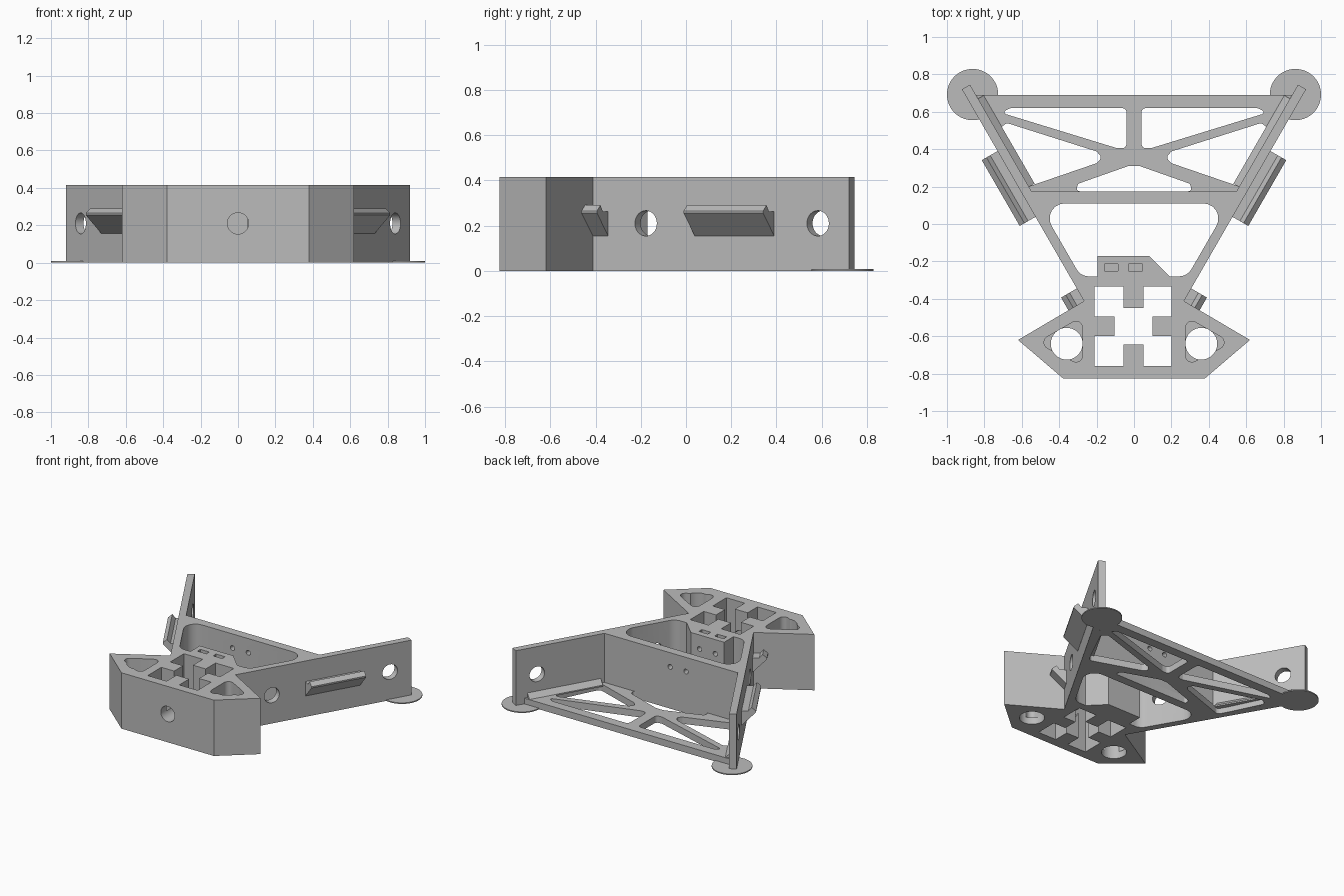
import bpy, bmesh, math
from mathutils import Vector, Matrix

if "Cube" in bpy.data.objects:
    bpy.data.objects.remove(bpy.data.objects["Cube"])

H = 0.415      # height of the tall walls
FLOOR = 0.05   # thickness of the rear lattice
grey = bpy.data.materials.new("light_grey")
grey.diffuse_color = (0.5, 0.5, 0.5, 1)
grey.use_nodes = True
grey.node_tree.nodes["Principled BSDF"].inputs["Base Color"].default_value = grey.diffuse_color


def mirror(pts):
    """Mirror a 2D outline across x = 0, keeping its winding."""
    return [(-x, y) for x, y in reversed(pts)]


def rounded(pts, r, only=None):
    """Round the corners of a 2D outline with radius r."""
    out, n = [], len(pts)
    for i in range(n):
        p, a, b = (Vector(pts[k % n]) for k in (i, i - 1, i + 1))
        radius = r if only is None else only.get(i, 0)
        if radius == 0:
            out.append(tuple(p))
            continue
        u, v = (a - p).normalized(), (b - p).normalized()
        half = u.angle(v) / 2
        t = min(radius / math.tan(half), (a - p).length * .48, (b - p).length * .48)
        rad = t * math.tan(half)
        centre = p + (u + v).normalized() * (rad / math.sin(half))
        s, e = p + u * t - centre, p + v * t - centre
        turn = math.atan2(s.x * e.y - s.y * e.x, s.dot(e))
        for k in range(7):
            out.append(tuple(centre + Matrix.Rotation(turn * k / 6, 2) @ s))
    return out


def solid(name, ring, shift):
    """Sweep a planar ring of 3D points along a vector."""
    bm = bmesh.new()
    face = bm.faces.new([bm.verts.new(p) for p in ring])
    ext = bmesh.ops.extrude_face_region(bm, geom=[face])
    moved = [g for g in ext["geom"] if isinstance(g, bmesh.types.BMVert)]
    bmesh.ops.translate(bm, verts=moved, vec=shift)
    bmesh.ops.recalc_face_normals(bm, faces=bm.faces[:])
    mesh = bpy.data.meshes.new(name)
    bm.to_mesh(mesh)
    bm.free()
    mesh.materials.append(grey)
    ob = bpy.data.objects.new(name, mesh)
    bpy.context.collection.objects.link(ob)
    return ob


def prism(name, pts, z0, z1):
    return solid(name, [(x, y, z0) for x, y in pts], (0, 0, z1 - z0))


def box(x0, x1, y0, y1, z0, z1):
    return prism("cutter", [(x0, y0), (x1, y0), (x1, y1), (x0, y1)], z0, z1)


def rod(name, start, axis, r, length, n=40):
    axis = Vector(axis).normalized()
    q = axis.to_track_quat('Z', 'Y')
    ring = [Vector(start) + q @ Vector((r * math.cos(a), r * math.sin(a), 0))
            for a in (2 * math.pi * k / n for k in range(n))]
    return solid(name, ring, axis * length)


def cut(target, cutter):
    bpy.context.view_layer.objects.active = target
    mod = target.modifiers.new("cut", 'BOOLEAN')
    mod.operation, mod.solver, mod.object = 'DIFFERENCE', 'EXACT', cutter
    bpy.ops.object.modifier_apply(modifier=mod.name)
    bpy.data.objects.remove(cutter)


def arm_point(side, s, d, z):
    """Point on the arm: s along it, d outward from its outer face."""
    c = math.sqrt(3) / 2
    return Vector((side * (0.505 + 0.5 * s + c * d), c * s - 0.5 * d, z))


def arm_strip(name, side, profile, s0, s1):
    ring = [arm_point(side, s0, d, z) for d, z in profile]
    return solid(name, ring, arm_point(side, s1, 0, 0) - arm_point(side, s0, 0, 0))


# Tall body: nose block, two splayed arms and the cross wall
half = [(.38, -.825), (.62, -.62), (.267, -.412), (.92, .72), (.877, .745), (.548, .175)]
body = prism("body", half + mirror(half), 0, H)

# Rounded bay between the arms, leaving the chamfered centre block
bay = [(.51, .11), (-.51, .11), (-.285, -.28), (-.195, -.28), (-.195, -.17),
       (.08, -.17), (.19, -.28), (.285, -.28)]
cut(body, prism("cutter", rounded(bay, 0, {0: .08, 1: .08, 2: .12, 7: .12}), -.1, 1))

# Square well with four inward tabs
well = [(-.21, -.76), (-.055, -.76), (-.055, -.645), (.05, -.645), (.05, -.76), (.2, -.76),
        (.2, -.6), (.1, -.6), (.1, -.495), (.2, -.495), (.2, -.335),
        (.05, -.335), (.05, -.45), (-.055, -.45), (-.055, -.335), (-.21, -.335),
        (-.21, -.495), (-.105, -.495), (-.105, -.6), (-.21, -.6)]
cut(body, prism("cutter", well, -.1, 1))

# Corner pockets with round through holes
pocket = [(.275, -.76), (.52, -.635), (.275, -.495)]
for side, pts in ((1, pocket), (-1, mirror(pocket))):
    cut(body, prism("cutter", rounded(pts, .035), FLOOR, 1))
    cut(body, rod("cutter", (side * .36, -.64, -.1), (0, 0, 1), .085, 1))

# Front hole, small screw holes and nut slots
cut(body, rod("cutter", (0, -.9, .21), (0, 1, 0), .057, .3))
for x in (-.122, .008):
    cut(body, rod("cutter", (x, -.26, .31), (0, 1, 0), .018, .6, 20))
    cut(body, box(x - .037, x + .037, -.25, -.215, .27, 1))

# Holes through the arms
for side in (1, -1):
    for s in (-.205, .673):
        a, b = arm_point(side, s, -.12, .21), arm_point(side, s, .06, .21)
        cut(body, rod("cutter", a, b - a, .056, (b - a).length))

# Low rear lattice
lattice = prism("rear_lattice", [(-.525, .135), (.525, .135), (.845, .69), (-.845, .69)], 0, FLOOR)
upper = [(.04, .405), (.09, .405), (.71, .595), (.66, .62), (.04, .62)]
outer = [(.17, .355), (.2, .325), (.55, .205), (.575, .215), (.72, .51), (.68, .54), (.2, .388)]
for window in (upper, outer):
    for pts in (window, mirror(window)):
        cut(lattice, prism("cutter", rounded(pts, .025), -.1, 1))
centre = [(-.31, .175), (.31, .175), (.3, .215), (.03, .31), (-.03, .31), (-.3, .215)]
cut(lattice, prism("cutter", rounded(centre, .02), -.1, 1))

# Hooked rails and clips, floor fillets and round feet, on both sides
hook = [(-.005, .155), (0, .155), (.097, .255), (.097, .265), (.068, .29),
        (.045, .262), (-.005, .262)]
fillet = [(-.045, FLOOR - .01), (-.085, FLOOR - .01), (-.085, FLOOR), (-.05, FLOOR + .035),
          (-.045, FLOOR + .035)]
for side, label in ((1, "right"), (-1, "left")):
    arm_strip(label + "_rail", side, hook, .044, .45)
    arm_strip(label + "_clip", side, hook, -.478, -.398)
    arm_strip(label + "_floor_fillet", side, fillet, .2, .745)
    rod(label + "_foot", (side * .863, .692, 0), (0, 0, 1), .137, .008, 64)

# Smooth the curved walls, keep corners sharp
for ob in bpy.context.scene.objects:
    ob.select_set(True)
bpy.context.view_layer.objects.active = body
bpy.ops.object.shade_smooth_by_angle(angle=math.radians(30))
